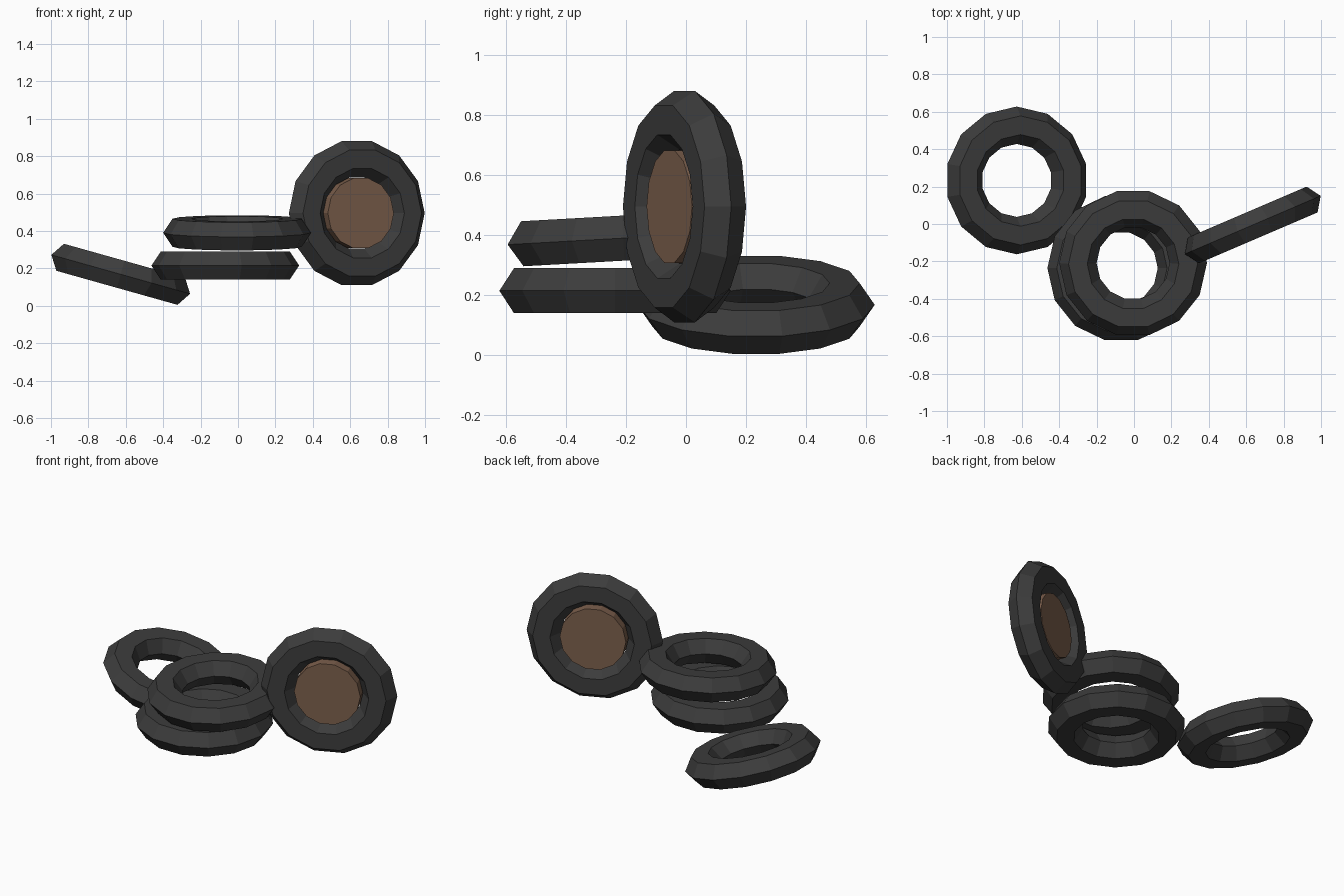
import bpy
from math import radians

if "Cube" in bpy.data.objects:
    bpy.data.objects.remove(bpy.data.objects["Cube"])


def material(name, rgb):
    m = bpy.data.materials.new(name)
    m.diffuse_color = (*rgb, 1.0)
    m.use_nodes = True
    m.node_tree.nodes["Principled BSDF"].inputs["Base Color"].default_value = m.diffuse_color
    return m


RUBBER = material("dark rubber", (0.045, 0.045, 0.045))
BROWN = material("brown hub", (0.2, 0.115, 0.073))


def finish(name, mat):
    ob = bpy.context.object
    ob.name = name
    ob.data.materials.append(mat)
    bpy.ops.object.shade_flat()
    return ob


# Tyre: 14-sided ring with a slightly flattened hexagonal cross-section
def tyre(name, loc, rot):
    bpy.ops.mesh.primitive_torus_add(
        major_segments=14, minor_segments=6, major_radius=0.295,
        minor_radius=0.1, location=loc, rotation=[radians(a) for a in rot])
    ob = finish(name, RUBBER)
    ob.scale.z = 0.866
    return ob


# Two stacked tyres, one leaning on the left, one standing on the right
tyre("lower_tyre", (-0.068, -0.236, 0.215), (0, 0, 0))
tyre("upper_tyre", (-0.005, -0.209, 0.39), (3.2, 0, 0))
tyre("leaning_tyre", (-0.627, 0.233, 0.168), (0, 15.7, 90 - 90))
bpy.context.object.rotation_mode = 'QUATERNION'
# turn the leaning tyre a quarter about its own axle so a flat faces sideways
from mathutils import Quaternion
bpy.context.object.rotation_quaternion = (
    Quaternion((0, 1, 0), radians(15.7)) @ Quaternion((0, 0, 1), radians(90)))
tyre("standing_tyre", (0.635, -0.005, 0.495), (90, 0, 23.2))

# Brown hub filling the standing tyre
bpy.ops.mesh.primitive_cylinder_add(
    vertices=14, radius=0.192, depth=0.11, location=(0.635, -0.005, 0.495),
    rotation=(radians(90), 0, radians(23.2)))
hub = finish("hub", BROWN)
# line the hub facets up with the tyre facets
from mathutils import Matrix
hub.data.transform(Matrix.Rotation(radians(90), 4, 'Z'))
